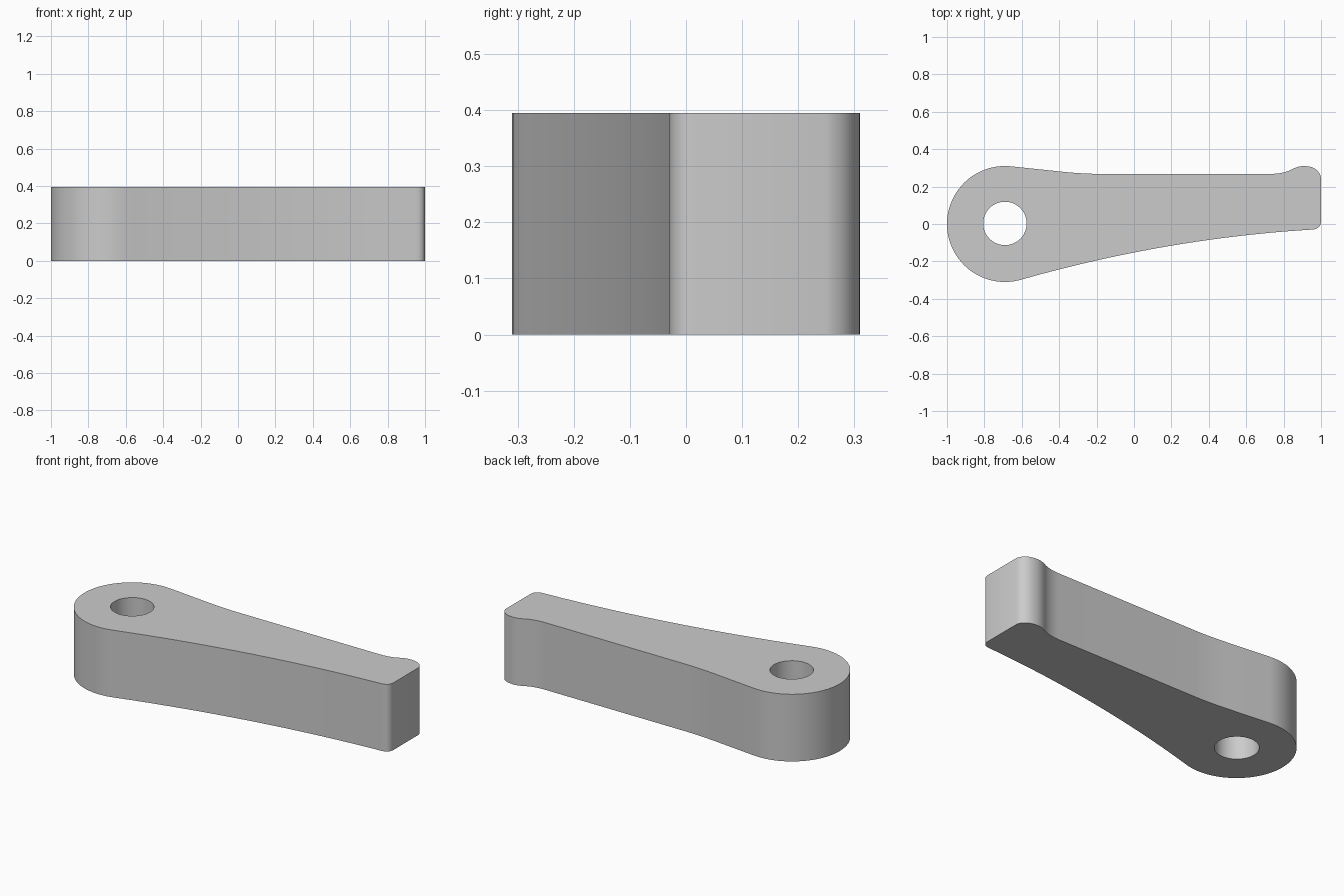
import bpy
from math import sin, cos, radians, pi

if "Cube" in bpy.data.objects:
    bpy.data.objects.remove(bpy.data.objects["Cube"])

HEIGHT = 0.395
HUB = (-0.69, 0.0)


def arc(c, r, a0, a1, n):
    """Points on a circular arc, angles in degrees."""
    return [(c[0] + r * cos(radians(a0 + (a1 - a0) * i / n)),
             c[1] + r * sin(radians(a0 + (a1 - a0) * i / n))) for i in range(n + 1)]


def bend(p, q, r, n):
    """Quadratic curve from p to r, pulled towards q."""
    return [tuple((1 - t) ** 2 * a + 2 * t * (1 - t) * b + t * t * c
                  for a, b, c in zip(p, q, r)) for t in (i / n for i in range(n + 1))]


# Lever outline: round hub, bowed underside, blunt end with a raised nose, straight top
outline = arc(HUB, 0.31, 84, 286, 40)
outline += bend((-0.605, -0.298), (0.173, -0.077), (0.95, -0.03), 24)[1:]
outline += bend((0.95, -0.03), (0.998, -0.028), (1.0, 0.015), 8)[1:]
outline += bend((1.0, 0.25), (0.985, 0.308), (0.91, 0.31), 10)
outline += bend((0.91, 0.31), (0.875, 0.31), (0.84, 0.29), 6)[1:]
outline += bend((0.84, 0.29), (0.795, 0.268), (0.73, 0.268), 8)[1:]
outline += bend((-0.18, 0.268), (-0.27, 0.268), (-0.38, 0.279), 8)

# Pivot hole through the hub
hole = arc((HUB[0], 0.003), 0.116, 0, 360, 48)[:-1]

# Filled profile extruded to full thickness
curve = bpy.data.curves.new("lever_profile", 'CURVE')
curve.dimensions = '2D'
curve.fill_mode = 'BOTH'
curve.extrude = HEIGHT / 2
for pts in (outline, hole):
    s = curve.splines.new('POLY')
    s.points.add(len(pts) - 1)
    for sp, (x, y) in zip(s.points, pts):
        sp.co = (x, y, 0, 1)
    s.use_cyclic_u = True
lever = bpy.data.objects.new("lever_arm", curve)
bpy.context.collection.objects.link(lever)
lever.location.z = HEIGHT / 2

# Convert to a welded mesh, smooth sides with crisp rims
bpy.context.view_layer.objects.active = lever
lever.select_set(True)
bpy.ops.object.convert(target='MESH')
bpy.ops.object.mode_set(mode='EDIT')
bpy.ops.mesh.select_all(action='SELECT')
bpy.ops.mesh.remove_doubles(threshold=0.0001)
bpy.ops.mesh.normals_make_consistent(inside=False)
bpy.ops.object.mode_set(mode='OBJECT')
bpy.ops.object.shade_smooth_by_angle(angle=pi / 6)
